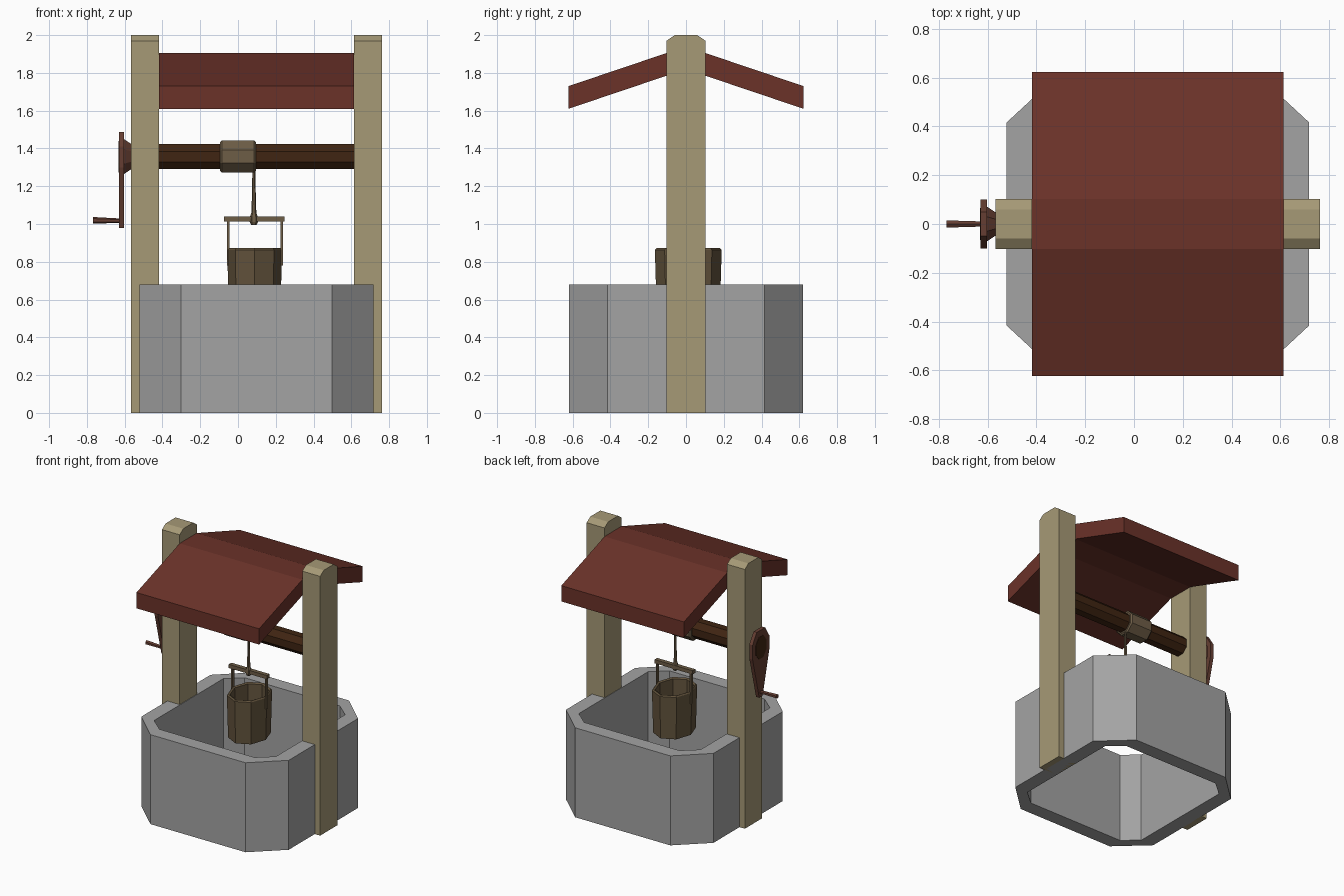
import bpy, bmesh, math
from mathutils import Vector

if "Cube" in bpy.data.objects:
    bpy.data.objects.remove(bpy.data.objects["Cube"])


def mat(name, r, g, b):
    m = bpy.data.materials.new(name)
    m.diffuse_color = (r, g, b, 1)
    m.use_nodes = True
    m.node_tree.nodes["Principled BSDF"].inputs["Base Color"].default_value = m.diffuse_color
    return m


STONE = mat("grey stone", 0.37, 0.37, 0.37)
WOOD = mat("pale wood", 0.38, 0.32, 0.18)
ROOF = mat("red roof", 0.145, 0.032, 0.022)
AXLE = mat("dark brown wood", 0.05, 0.018, 0.006)
BUCKET = mat("bucket brown", 0.125, 0.088, 0.046)
ROPE = mat("rope brown", 0.155, 0.11, 0.062)
CRANK = mat("crank red brown", 0.13, 0.048, 0.032)


def finish(name, bm, material):
    bmesh.ops.recalc_face_normals(bm, faces=bm.faces)
    me = bpy.data.meshes.new(name)
    bm.to_mesh(me)
    bm.free()
    me.materials.append(material)
    ob = bpy.data.objects.new(name, me)
    bpy.context.collection.objects.link(ob)
    return ob


def loft(name, rings, material, caps=True, closed=False):
    """Skin a list of equal-length point rings; closed joins last to first."""
    bm = bmesh.new()
    vs = [[bm.verts.new(p) for p in r] for r in rings]
    n = len(vs[0])
    pairs = list(zip(vs, vs[1:])) + ([(vs[-1], vs[0])] if closed else [])
    for a, b in pairs:
        for i in range(n):
            j = (i + 1) % n
            bm.faces.new((a[i], a[j], b[j], b[i]))
    if caps and not closed:
        bm.faces.new(vs[0])
        bm.faces.new(vs[-1])
    return finish(name, bm, material)


def prism_x(name, yz, x0, x1, material):
    return loft(name, [[(x, y, z) for y, z in yz] for x in (x0, x1)], material)


def box(name, lo, hi, material):
    yz = [(lo[1], lo[2]), (hi[1], lo[2]), (hi[1], hi[2]), (lo[1], hi[2])]
    return prism_x(name, yz, lo[0], hi[0], material)


def ellipse(n, ra, rb, phase=0.0):
    return [(ra * math.cos(2 * math.pi * (i + phase) / n),
             rb * math.sin(2 * math.pi * (i + phase) / n)) for i in range(n)]


def ring_x(x, ry, rz, zc, n=8, phase=0.5):
    return [(x, y, zc + z) for y, z in ellipse(n, ry, rz, phase)]


def ring_z(z, rx, ry, xc, yc, n=8, phase=0.0):
    return [(xc + x, yc + y, z) for x, y in ellipse(n, rx, ry, phase)]


CX = 0.098   # middle of the well
AZ = 1.357   # axle height


# Stone wall: chamfered square ring, open at both ends
def wall_ring(half, z):
    a, b = 0.40, 0.416
    q = [(a, half), (half, b)]
    pts = q + [(x, -y) for x, y in reversed(q)]
    pts += [(-x, -y) for x, y in q] + [(-x, y) for x, y in reversed(q)]
    return [(CX + x, y, z) for x, y in pts]


loft("stone_wall", [wall_ring(0.62, 0), wall_ring(0.62, 0.68),
                    wall_ring(0.512, 0.68), wall_ring(0.512, 0)],
     STONE, closed=True)

# Posts with chamfered tops
post = [(-0.103, 0), (0.103, 0), (0.103, 1.97), (0.06, 2.0), (-0.06, 2.0), (-0.103, 1.97)]
prism_x("left_post", post, -0.567, -0.418, WOOD)
prism_x("right_post", post, 0.613, 0.763, WOOD)

# Roof: flat ridge with two sloping sides
top = [(-0.622, 1.73), (-0.103, 1.905), (0.103, 1.905), (0.622, 1.73)]
prism_x("roof", top + [(y, z - 0.12) for y, z in reversed(top)], -0.418, 0.613, ROOF)

# Axle and the bevelled rope coil on it
loft("axle", [ring_x(x, 0.072, 0.072, AZ) for x in (-0.56, 0.62)], AXLE)
loft("rope_coil", [ring_x(x, r, r, AZ) for x, r in
                   ((-0.095, 0.083), (-0.085, 0.092), (0.085, 0.092), (0.095, 0.083))], ROPE)

# Hanging rope with a knot
loft("rope", [ring_z(z, r, r, 0.084, 0.008, 6) for z, r in
              ((1.30, 0.008), (1.2, 0.009), (1.06, 0.013), (1.04, 0.02),
               (1.01, 0.022), (0.995, 0.014))], ROPE)

# Bucket: open top, hollow
BX, BY = 0.088, 0.012
loft("bucket", [ring_z(z, rx, rx * 1.22, BX, BY) for z, rx in
                ((0.54, 0.137), (0.862, 0.145), (0.872, 0.138),
                 (0.865, 0.124), (0.58, 0.118))], BUCKET)

# Bucket handle
box("handle_bar", (-0.075, BY - 0.016, 1.012), (0.245, BY + 0.016, 1.04), ROPE)
for name, x in (("left_handle_rod", -0.052), ("right_handle_rod", 0.231)):
    box(name, (x - 0.006, BY - 0.012, 0.78), (x + 0.006, BY + 0.012, 1.02), ROPE)

# Crank arm: rounded head tapering down to the grip
arm = [(-0.02, 0.98), (0.02, 0.98), (0.1, 1.30), (0.1, 1.41), (0.05, 1.488),
       (-0.05, 1.488), (-0.1, 1.41), (-0.1, 1.30)]
prism_x("crank_arm", arm, -0.63, -0.603, CRANK)
loft("crank_hub", [ring_x(-0.604, 0.078, 0.1, AZ), ring_x(-0.565, 0.05, 0.072, AZ)], CRANK)
loft("axle_end", [ring_x(x, 0.07, 0.09, AZ) for x in (-0.632, -0.625)], AXLE)
loft("crank_grip", [ring_x(-0.768, 0.017, 0.017, 1.02, 6), ring_x(-0.62, 0.012, 0.012, 1.017, 6)], CRANK)
